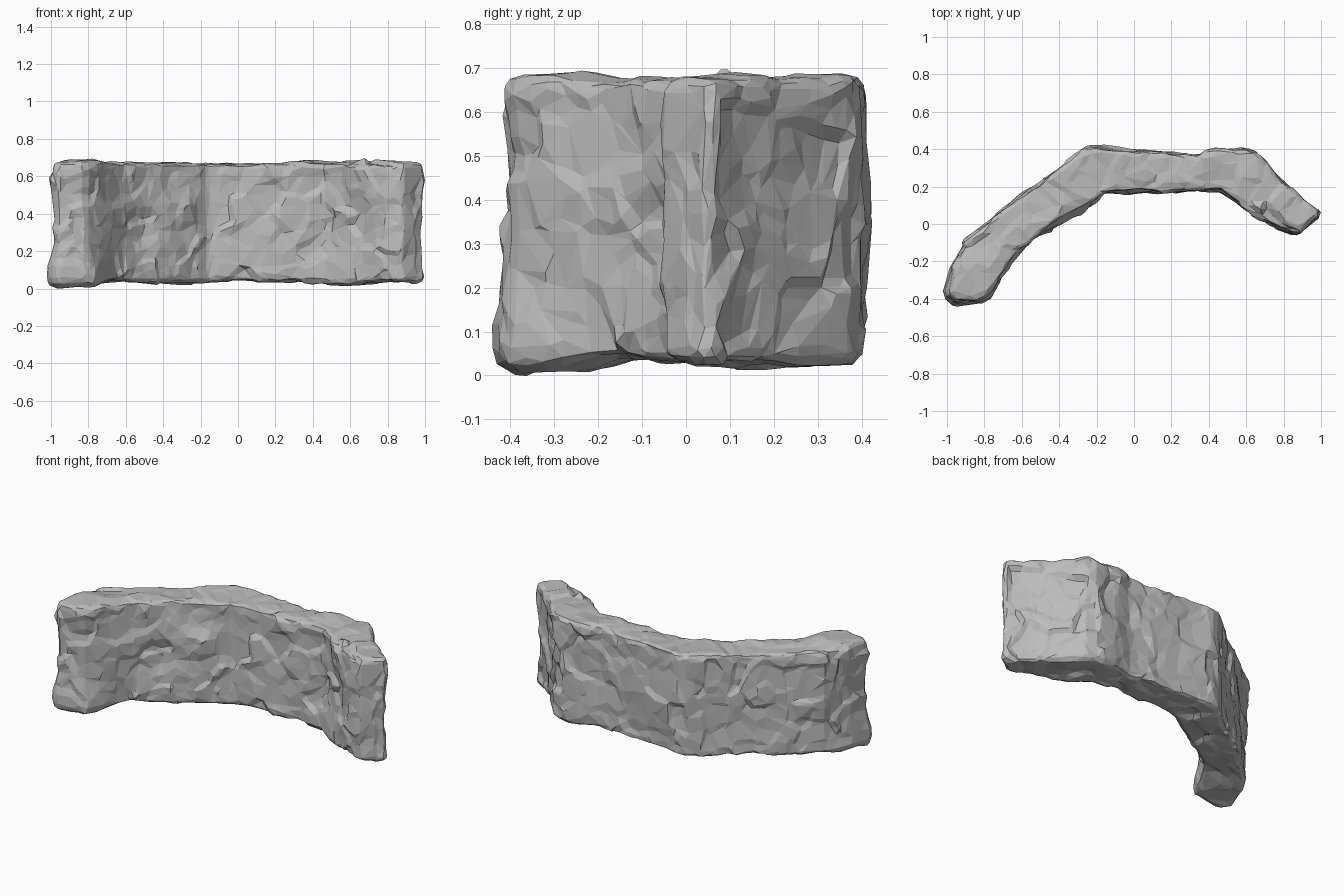
import bpy, bmesh
from mathutils import Vector, noise

cube = bpy.data.objects.get("Cube")
if cube:
    bpy.data.objects.remove(cube, do_unlink=True)

stone = bpy.data.materials.new("grey stone")
stone.use_nodes = True
GREY = (0.5, 0.5, 0.5, 1)
stone.diffuse_color = GREY
stone.node_tree.nodes["Principled BSDF"].inputs["Base Color"].default_value = GREY

# Plan of the bent wall: back edge, then front edge
back = [(-.995, -.37), (-.965, -.23), (-.9, -.09), (-.78, .01), (-.62, .145), (-.42, .285),
        (-.28, .4), (-.22, .415), (0, .395), (.2, .385), (.33, .365), (.46, .395), (.6, .4),
        (.66, .37), (.74, .28), (.87, .15), (.985, .07)]
front = [(.995, .04), (.96, .01), (.88, -.055), (.84, -.05), (.73, 0), (.59, .09), (.46, .185),
         (.2, .17), (-.155, .165), (-.26, .085), (-.48, -.04), (-.61, -.145), (-.79, -.385),
         (-.83, -.41), (-.96, -.415)]
LOW, HIGH = .036, .68

# Boulders and hollows on the surface: centre, radius, height
lumps = [((-.9, -.33, .02), .25, .03), ((.55, .22, .03), .25, .014),
         ((-.88, -.3, .68), .2, .012), ((.7, .2, .68), .25, .01),
         ((-.38, .02, .16), .16, .018), ((-.34, .04, .42), .12, .015),
         ((-.52, -.07, .33), .12, -.018), ((-.3, .06, .58), .13, -.02),
         ((.6, .09, .33), .2, -.01)]

# Extruded block with chamfered rims
bm = bmesh.new()
base = bm.faces.new([bm.verts.new((x, y, LOW)) for x, y in back + front])
res = bmesh.ops.extrude_face_region(bm, geom=[base])
for v in res["geom"]:
    if isinstance(v, bmesh.types.BMVert):
        v.co.z = HIGH
bmesh.ops.recalc_face_normals(bm, faces=bm.faces)
rims = [e for e in bm.edges if abs(e.verts[0].co.z - e.verts[1].co.z) < .01]
bmesh.ops.bevel(bm, geom=rims, offset=.025, segments=2, affect='EDGES', profile=.5,
                clamp_overlap=True)
mesh = bpy.data.meshes.new("rock_wall")
bm.to_mesh(mesh)
bm.free()
wall = bpy.data.objects.new("rock_wall", mesh)
bpy.context.collection.objects.link(wall)

# Even, dense surface to carve
remesh = wall.modifiers.new("even surface", 'REMESH')
remesh.mode = 'VOXEL'
remesh.voxel_size = .012
graph = bpy.context.evaluated_depsgraph_get()
dense = bpy.data.meshes.new_from_object(wall.evaluated_get(graph))
wall.modifiers.clear()
wall.data = dense


def chipped(p, cells, tilt, step):
    """Height of a randomly tilted flat chip around each cell centre."""
    q = p * cells + noise.noise_vector(p * 6) * .15
    centre = noise.voronoi(q)[1][0]
    lean = noise.cell_vector(centre * 97) * 2 - Vector((1, 1, 1))
    lift = noise.cell(centre * 53 + Vector((7, 3, 5))) - .5
    return lean.dot(q - centre) * tilt + lift * step


def lump_height(p):
    """Flat-topped swelling from the boulders and hollows."""
    return sum(h * min(1, 2 * max(0, 1 - (p - Vector(c)).length / r)) for c, r, h in lumps)


# Carve chips into the stone
bm = bmesh.new()
bm.from_mesh(dense)
bm.normal_update()
moves = []
for v in bm.verts:
    p = v.co.copy()
    h = chipped(p, 5, .018, .006) + chipped(p + Vector((3, 1, 2)), 9, .009, .004)
    moves.append(v.normal * (h + lump_height(p)))
for v, move in zip(bm.verts, moves):
    v.co += move
for i in range(3):
    bmesh.ops.smooth_vert(bm, verts=bm.verts, factor=.5,
                          use_axis_x=True, use_axis_y=True, use_axis_z=True)

# Stand it on the ground
ground = min(v.co.z for v in bm.verts)
bmesh.ops.translate(bm, verts=bm.verts, vec=(0, 0, -ground))
for f in bm.faces:
    f.smooth = False
bm.to_mesh(dense)
bm.free()
dense.materials.clear()
dense.materials.append(stone)

# Reduce to broad flat facets
facets = wall.modifiers.new("flat facets", 'DECIMATE')
facets.ratio = .05
